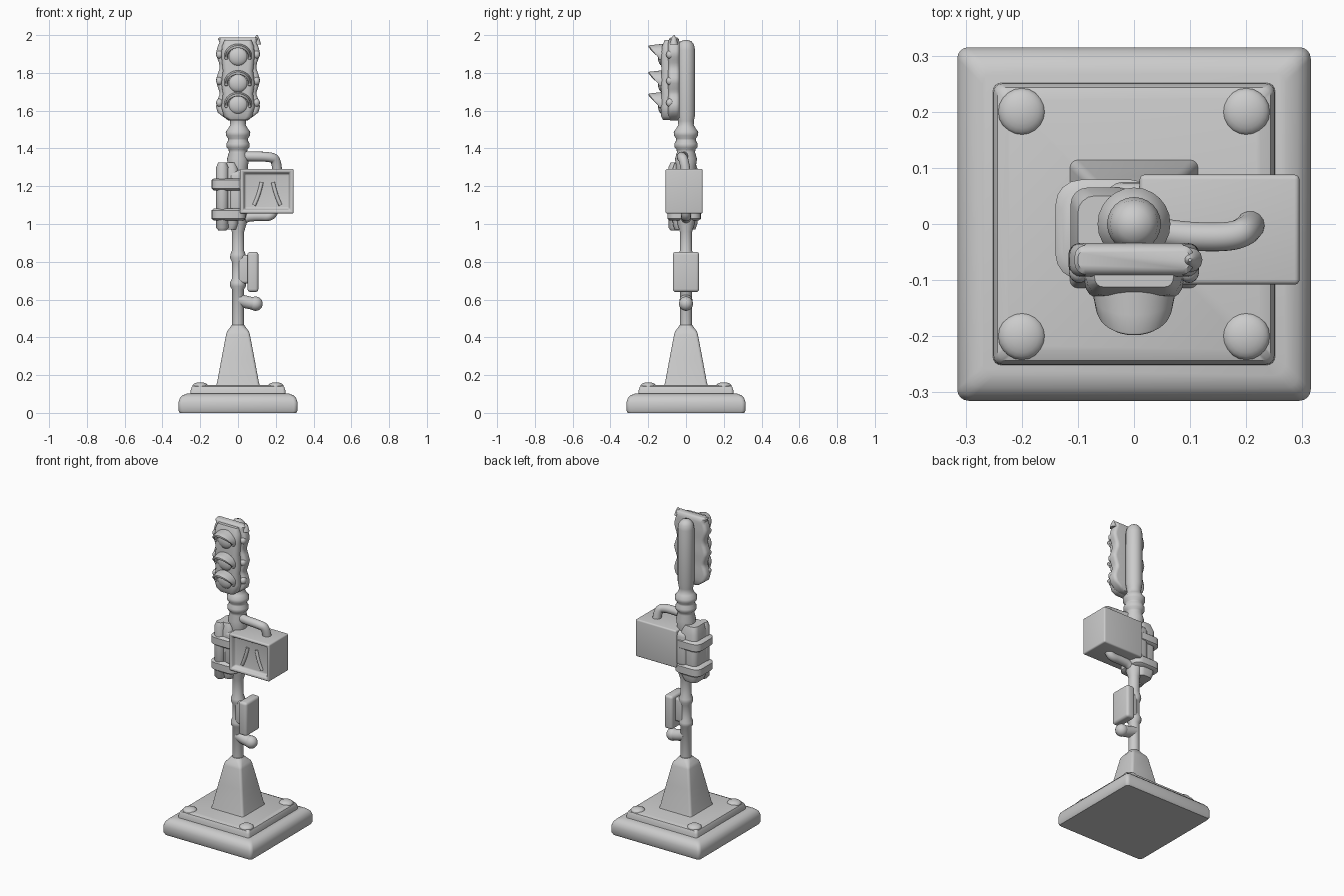
import bpy, bmesh
from math import sin, cos, pi, radians
from mathutils import Vector

if "Cube" in bpy.data.objects:
    bpy.data.objects.remove(bpy.data.objects["Cube"])


def finish(name, bm):
    bmesh.ops.recalc_face_normals(bm, faces=bm.faces)
    me = bpy.data.meshes.new(name)
    bm.to_mesh(me)
    bm.free()
    ob = bpy.data.objects.new(name, me)
    bpy.context.collection.objects.link(ob)
    return ob


def skin(name, rings):
    """Bridge a list of closed point rings and cap both ends."""
    bm = bmesh.new()
    vr = [[bm.verts.new(p) for p in r] for r in rings]
    n = len(vr[0])
    for a, b in zip(vr, vr[1:]):
        for i in range(n):
            j = (i + 1) % n
            bm.faces.new((a[i], a[j], b[j], b[i]))
    bm.faces.new(vr[0])
    bm.faces.new(vr[-1])
    return finish(name, bm)


def loft(name, sections, cx=0, cy=0):
    """Rounded rectangles (half x, half y, corner radius, z) stacked upwards."""
    rings = []
    for hx, hy, r, z in sections:
        ring = []
        for k, (sx, sy) in enumerate([(1, 1), (-1, 1), (-1, -1), (1, -1)]):
            for s in range(5):
                a = pi / 2 * (k + s / 4)
                ring.append((cx + sx * (hx - r) + r * cos(a),
                             cy + sy * (hy - r) + r * sin(a), z))
        rings.append(ring)
    return skin(name, rings)


def lathe(name, profile, cx=0, cy=0, n=24):
    return skin(name, [[(cx + r * cos(2 * pi * i / n), cy + r * sin(2 * pi * i / n), z)
                        for i in range(n)] for r, z in profile])


def box(name, lo, hi, bevel, recess=None):
    bm = bmesh.new()
    bmesh.ops.create_cube(bm, size=1)
    lo, hi = Vector(lo), Vector(hi)
    for v in bm.verts:
        v.co = Vector([(lo[i] + hi[i]) / 2 + v.co[i] * (hi[i] - lo[i]) for i in range(3)])
    if recess:
        front = min(bm.faces, key=lambda f: f.calc_center_median().y)
        bmesh.ops.inset_region(bm, faces=[front], thickness=recess[0])
        bmesh.ops.inset_region(bm, faces=[front], thickness=0.012, depth=-recess[1])
    ob = finish(name, bm)
    m = ob.modifiers.new("round", 'BEVEL')
    m.width, m.segments = bevel, 4
    m.limit_method = 'ANGLE'
    return ob


def tube(name, pts, r):
    """Smooth round bar through the points."""
    cu = bpy.data.curves.new(name, 'CURVE')
    cu.dimensions = '3D'
    cu.bevel_depth, cu.bevel_resolution, cu.use_fill_caps = r, 5, True
    sp = cu.splines.new('NURBS')
    sp.points.add(len(pts) - 1)
    for p, co in zip(sp.points, pts):
        p.co = (*co, 1)
    sp.use_endpoint_u = True
    sp.order_u = min(3, len(pts))
    ob = bpy.data.objects.new(name, cu)
    bpy.context.collection.objects.link(ob)


def ball(name, c, s):
    bm = bmesh.new()
    bmesh.ops.create_uvsphere(bm, u_segments=20, v_segments=12, radius=1)
    for v in bm.verts:
        v.co = Vector([c[i] + v.co[i] * s[i] for i in range(3)])
    return finish(name, bm)


# Stepped square base with low bolt heads
loft("base_slab", [(.308, .308, .02, 0), (.315, .315, .02, .012), (.315, .315, .02, .055),
                   (.308, .308, .02, .078), (.292, .292, .02, .094), (.27, .27, .02, .102)])
loft("base_step", [(.252, .252, .015, .09), (.25, .25, .015, .125), (.243, .243, .015, .14),
                   (.225, .225, .015, .147)])
for sx in (-1, 1):
    for sy in (-1, 1):
        ball("base_bolt", (sx * .2, sy * .2, .142), (.042, .042, .02))

# Tapered square pedestal
loft("pedestal", [(.116, .116, .015, .14), (.11, .11, .015, .165), (.085, .085, .015, .3),
                  (.063, .063, .015, .415), (.058, .058, .018, .432), (.042, .042, .025, .452),
                  (.034, .034, .03, .465)])

# Turned pole: straight shaft, strap bulges, collars, rounded top
lathe("pole", [(.032, .44), (.032, .655), (.042, .67), (.042, .69), (.033, .71), (.033, .8),
               (.042, .82), (.04, .84), (.032, .86), (.033, .96), (.045, 1.0), (.05, 1.05),
               (.052, 1.3), (.058, 1.345), (.048, 1.38), (.05, 1.395), (.06, 1.405),
               (.062, 1.425), (.052, 1.442), (.052, 1.452), (.064, 1.468), (.065, 1.488),
               (.05, 1.508), (.041, 1.525), (.042, 1.545), (.048, 1.58), (.048, 1.92),
               (.042, 1.95), (.028, 1.968), (.008, 1.975)])

# Push-button plate and lower knob
box("button_plate", (.05, -.07, .64), (.108, .07, .853), .016)
box("button_bracket", (0, -.035, .685), (.07, .035, .835), .014)
tube("knob_arm", [(0, 0, .6), (.05, 0, .582), (.093, 0, .578)], .034)
ball("knob_end", (.093, 0, .578), (.038, .037, .038))

# Pedestrian signal box with recessed face and relief ridges
box("signal_box", (.01, -.108, 1.055), (.295, .088, 1.292), .024, (.026, .03))
box("signal_box_joint", (-.05, -.08, 1.06), (.06, .075, 1.285), .03)
for s in (-1, 1):
    tube("face_ridge", [(.155 + s * .07, -.078, 1.1), (.155 + s * .045, -.082, 1.15),
                        (.155 + s * .03, -.078, 1.22)], .01)

# Clamp with two straps and a side post
loft("clamp_core", [(.045, .055, .03, .97), (.055, .065, .03, 1.0), (.058, .07, .03, 1.28),
                    (.045, .055, .03, 1.325)], -.055, -.005)
lathe("clamp_post", [(.02, .965), (.033, .98), (.033, 1.3), (.022, 1.325)], -.083, -.06)
for z in (1.05, 1.21):
    loft("clamp_strap", [(.078, .077, .04, z - .032), (.09, .089, .045, z - .022),
                         (.09, .089, .045, z + .022), (.078, .077, .04, z + .032)], -.05, -.01)

# Upper and lower bracket arms
tube("upper_arm", [(-.03, .01, 1.32), (-.03, .005, 1.36), (.06, -.02, 1.358), (.17, -.025, 1.356),
                   (.205, -.01, 1.34), (.208, 0, 1.27)], .026)
tube("lower_arm", [(0, 0, 1.0), (.03, 0, 1.035), (.1, 0, 1.042), (.185, 0, 1.038),
                   (.19, 0, 1.08)], .026)

# Traffic light: scalloped back plate and narrower front housing
centres = (1.885, 1.745, 1.63)


def scallop(z):
    return .098 + .019 * max(0, 1 - min(abs(z - c) for c in (1.905, 1.76, 1.625)) / .055) ** .7


plate = [(.05, .02, .012, 1.548), (.075, .03, .015, 1.565)]
for i in range(25):
    z = 1.59 + i * .0155
    plate.append((scallop(z), .03, .02, z))
plate += [(.106, .026, .02, 1.98), (.1, .016, .012, 1.988)]
loft("light_plate", plate, 0, -.064)
loft("light_housing", [(.05, .03, .02, 1.55), (.075, .04, .03, 1.57), (.088, .042, .03, 1.62),
                       (.08, .038, .03, 1.69), (.088, .042, .03, 1.745), (.08, .038, .03, 1.81),
                       (.088, .042, .03, 1.89), (.085, .035, .03, 1.94), (.07, .02, .015, 1.975)],
     0, -.092)
# raised tip at the upper right corner
lathe("plate_tip", [(.022, 1.95), (.014, 1.98), (.003, 2.0)], .1, -.064, 12)

# Lamp lenses, hoods and side knobs
for c in centres:
    ball("lens", (0, -.125, c), (.052, .024, .048))
    bm = bmesh.new()
    rows = []
    for i in range(21):
        a = radians(-15 + 210 * i / 20)
        reach = .145 + .053 * max(0, sin(a)) ** .8
        row = []
        for t in (0, .33, .66, 1):
            r = .072 - .013 * t
            y = -(.09 + (reach - .09) * t)
            row.append(bm.verts.new((r * 1.02 * cos(a), y, c + r * .9 * sin(a))))
        rows.append(row)
    for p, q in zip(rows, rows[1:]):
        for k in range(3):
            bm.faces.new((p[k], p[k + 1], q[k + 1], q[k]))
    hood = finish("hood", bm)
    m = hood.modifiers.new("thickness", 'SOLIDIFY')
    m.thickness, m.offset = .015, 0
    m = hood.modifiers.new("round", 'BEVEL')
    m.width, m.segments, m.limit_method = .005, 2, 'ANGLE'
    for s in (-1, 1):
        ball("side_knob", (s * .098, -.085, c + .012), (.018, .02, .022))

# Turn bars into meshes and smooth everything
bpy.ops.object.select_all(action='SELECT')
bpy.context.view_layer.objects.active = bpy.data.objects["upper_arm"]
bpy.ops.object.convert(target='MESH')
bpy.ops.object.select_all(action='SELECT')
bpy.ops.object.shade_smooth_by_angle(angle=radians(42))
